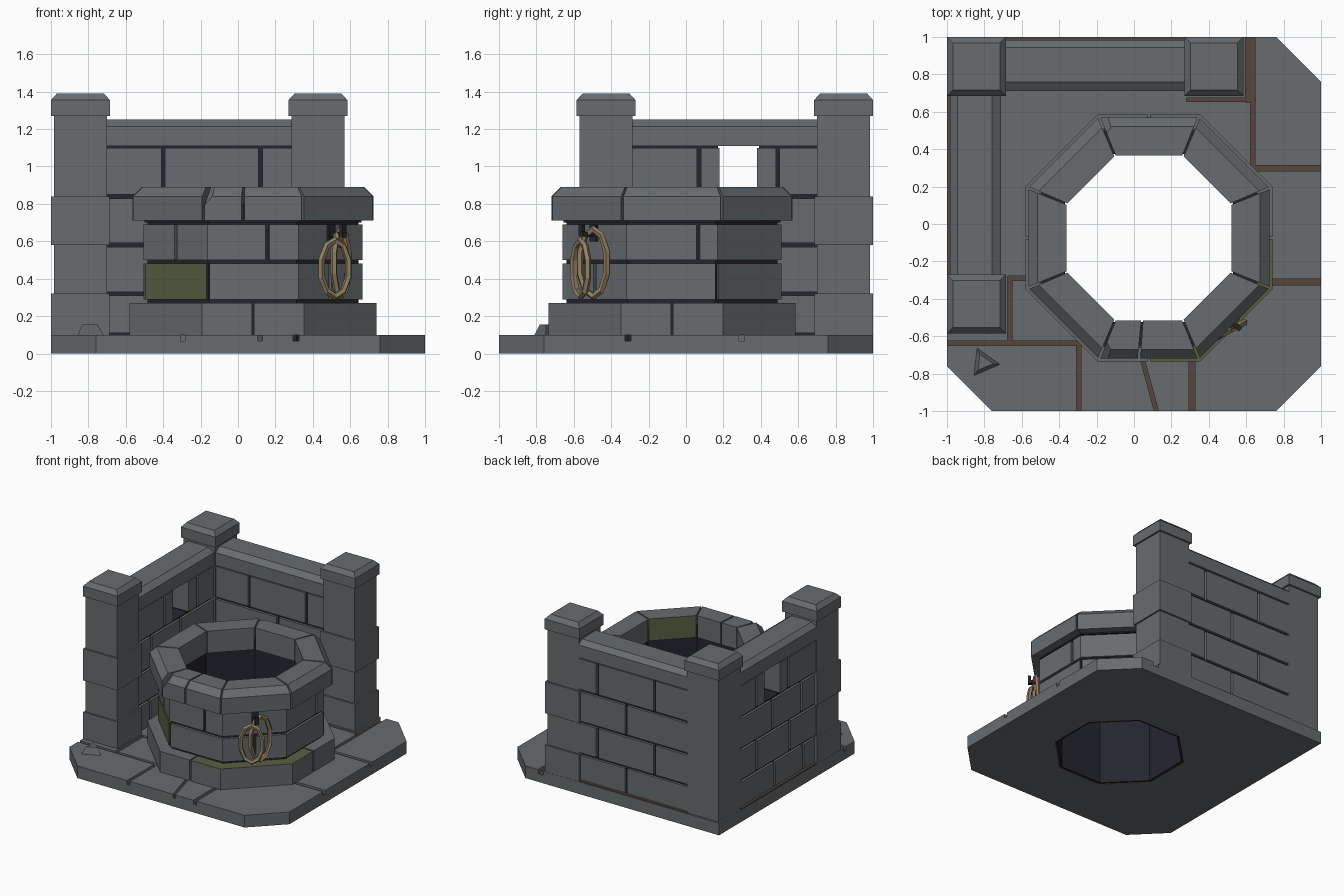
import bpy, bmesh, math
from mathutils import Vector

if "Cube" in bpy.data.objects:
    bpy.data.objects.remove(bpy.data.objects["Cube"])


def material(name, rgb):
    m = bpy.data.materials.new(name)
    m.diffuse_color = (*rgb, 1)
    m.use_nodes = True
    m.node_tree.nodes["Principled BSDF"].inputs["Base Color"].default_value = m.diffuse_color
    return m


STONE = material("grey stone", (0.135, 0.15, 0.158))
MORTAR = material("dark mortar", (0.018, 0.018, 0.028))
DIRT = material("brown dirt", (0.095, 0.06, 0.045))
MOSS = material("green moss", (0.10, 0.118, 0.055))
ROPE = material("tan rope", (0.29, 0.215, 0.125))
IRON = material("black iron", (0.02, 0.02, 0.024))


def loft(name, sections, mat, cyclic=False, cut=None, rule=None, mat2=None):
    """Skin closed sections; optional plane cut (point, normal) and face rule for mat2."""
    bm = bmesh.new()
    rings = [[bm.verts.new(p) for p in s] for s in sections]
    n = len(rings[0])
    pairs = list(zip(rings, rings[1:])) + ([(rings[-1], rings[0])] if cyclic else [])
    for a, b in pairs:
        for i in range(n):
            j = (i + 1) % n
            bm.faces.new((a[i], a[j], b[j], b[i]))
    if not cyclic:
        bm.faces.new(rings[0])
        bm.faces.new(rings[-1])
    if cut:
        r = bmesh.ops.bisect_plane(bm, geom=bm.verts[:] + bm.edges[:] + bm.faces[:],
                                   plane_co=cut[0], plane_no=cut[1], clear_outer=True)
        edges = [e for e in r["geom_cut"] if isinstance(e, bmesh.types.BMEdge)]
        bmesh.ops.edgeloop_fill(bm, edges=edges)
    bmesh.ops.recalc_face_normals(bm, faces=bm.faces)
    bm.normal_update()
    if rule:
        for f in bm.faces:
            f.material_index = int(rule(f))
    me = bpy.data.meshes.new(name)
    bm.to_mesh(me)
    bm.free()
    me.materials.append(mat)
    if mat2:
        me.materials.append(mat2)
    ob = bpy.data.objects.new(name, me)
    bpy.context.collection.objects.link(ob)
    return ob


def box(name, x0, x1, y0, y1, z0, z1, mat):
    return loft(name, [[(x0, y0, z), (x1, y0, z), (x1, y1, z), (x0, y1, z)] for z in (z0, z1)], mat)


# ---- octagon helpers: u runs round the well, whole numbers are the corners ----
CX, CY = 0.08, -0.075


def oct_point(u, apothem, z):
    k = math.floor(u)
    R = apothem / math.cos(math.pi / 8)
    a, b = [Vector((CX + R * math.cos(math.radians(-112.5 + 45 * c)),
                    CY + R * math.sin(math.radians(-112.5 + 45 * c)), z)) for c in (k, k + 1)]
    return a.lerp(b, u - k)


def oct_stone(name, u0, u1, profile, mat, gap=0.02, **kw):
    u0, u1 = u0 + gap, u1 - gap
    us = [u0] + [k for k in range(math.floor(u0) + 1, math.ceil(u1))] + [u1]
    return loft(name, [[oct_point(u, r, z) for r, z in profile] for u in us], mat, **kw)


def rect(r0, r1, z0, z1):
    return [(r0, z0), (r1, z0), (r1, z1), (r0, z1)]


# ---- ground slab with the well hole and dirt grooves cut in ----
outline = [(-1, 1), (-1, -.76), (-.76, -1), (.76, -1), (1, -.76), (1, .76), (.76, 1)]
slab = loft("ground_slab", [[(x, y, z) for x, y in outline] for z in (0, .1)], STONE, mat2=DIRT)
cutters = [loft("hole_cutter", [[oct_point(k, .47, z) for k in range(8)] for z in (-.1, .3)],
                STONE, mat2=DIRT)]
grooves = [(.622, .65, .622, 1.1, .05), (.28, .665, .65, .665, .02), (.635, .67, .635, .285, .025),
           (.63, .298, 1.1, .298, .027), (.6, -.31, 1.1, -.31, .03), (.31, -.6, .31, -1.1, .03),
           (.025, -.65, .125, -1.02, .022), (-.295, -1.1, -.295, -.625, .025),
           (-1.1, -.637, -.285, -.637, .025), (-.665, -.64, -.665, -.28, .025),
           (-.67, -.29, -.5, -.29, .025)]
for ax, ay, bx, by, w in grooves:
    a, b = Vector((ax, ay, 0)), Vector((bx, by, 0))
    s = (b - a).normalized().cross(Vector((0, 0, 1))) * w / 2
    cutters.append(loft("groove_cutter", [[p + Vector((0, 0, z)) for p in (a - s, a + s, b + s, b - s)]
                                          for z in (.068, .2)], STONE,
                        rule=lambda f: f.normal.z < -.5, mat2=DIRT))
for c in cutters:
    c.hide_render = True
    m = slab.modifiers.new("cut", "BOOLEAN")
    m.operation, m.solver, m.object = "DIFFERENCE", "EXACT", c
bpy.context.view_layer.update()
baked = bpy.data.meshes.new_from_object(slab.evaluated_get(bpy.context.evaluated_depsgraph_get()))
slab.modifiers.clear()
slab.data = baked
for c in cutters:
    bpy.data.objects.remove(c)

# ---- well: mortar tubes, stone courses, rim ----
for name, prof in (("well_mortar", rect(.45, .565, .002, .72)), ("rim_mortar", rect(.452, .58, .70, .80))):
    loft(name, [[oct_point(k, r, z) for r, z in prof] for k in range(8)], MORTAR, cyclic=True)

for i in range(4):
    mossy = i == 0
    oct_stone("well_base_stone", .5 + 2 * i, 2.5 + 2 * i, rect(.48, .66, .1, .27), STONE, gap=.01,
              rule=(lambda f: f.normal.z > .5) if mossy else None, mat2=MOSS if mossy else None)
for joints, z0 in (([0, 1.5, 3, 4.5, 6, 7, 8], .29), ([.66, 2.79, 4.2, 5.8, 7.5, 8.66], .50)):
    for a, b in zip(joints, joints[1:]):
        oct_stone("well_course_stone", a, b, rect(.48, .585, z0, z0 + .19),
                  MOSS if (a, b) == (7, 8) else STONE)

rim_profile = [(.44, .71), (.645, .71), (.645, .84), (.595, .89), (.44, .89)]
chips = {0: ((-.15, -.70, .84), (-.7, -.4, .6)), 4: ((-.15, .55, .84), (-.7, .4, .6))}
rim_joints = [0, .4, 1, 2, 3, 4, 5, 6, 7, 8]
for a, b in zip(rim_joints, rim_joints[1:]):
    mossy = a == 1
    oct_stone("well_rim_stone", a, b, rim_profile, STONE, gap=.013, cut=chips.get(a),
              rule=(lambda f: f.normal.x < -.6 and f.normal.y > .6 and
                    abs(f.normal.z) < .1) if mossy else None,
              mat2=MOSS if mossy else None)

# ---- iron hook and rope coils on the front right facet ----
T, N, C = Vector((.7071, .7071, 0)), Vector((.7071, -.7071, 0)), Vector((CX, CY, 0))


def facet_box(name, n0, n1, z0, z1, w, mat):
    loft(name, [[C + N * n + T * t + Vector((0, 0, z)) for n, t in
                 ((n0, -w), (n1, -w), (n1, w), (n0, w))] for z in (z0, z1)], mat)


facet_box("hook_plate", .58, .60, .60, .69, .025, IRON)
facet_box("hook_arm", .58, .69, .625, .65, .014, IRON)
facet_box("hook_tip", .67, .692, .625, .69, .014, IRON)

for off, zc, hz, yaw, nc in ((-.035, .455, .15, .3, .655), (.035, .485, .18, -.3, .63)):
    across = T * math.cos(yaw) + N * math.sin(yaw)
    side = across.cross(Vector((0, 0, 1)))
    centre = C + N * nc + T * off + Vector((0, 0, zc))
    rings = []
    for k in range(10):
        a = math.tau * k / 10 + math.pi / 2
        rad = across * math.cos(a) + Vector((0, 0, math.sin(a)))
        p = centre + across * (.085 * math.cos(a)) + Vector((0, 0, hz * math.sin(a)))
        rings.append([p + (rad * math.cos(q) + side * math.sin(q)) * .019
                      for q in (math.tau * j / 5 for j in range(5))])
    loft("rope_coil", rings, ROPE, cyclic=True)


# ---- walls: courses of stones over a mortar core, with a coping ----
def wall(name, flip, start, end, rows, hole=None):
    def place(s0, s1, t0, t1, z0, z1, part, mat):
        if flip:
            box(name + part, -t1, -t0, s0, s1, z0, z1, mat)
        else:
            box(name + part, s0, s1, t0, t1, z0, z1, mat)

    place(start, end, .735, .96, .1, .84, "_mortar", MORTAR)
    spans = [(start, hole[0] - .01), (hole[1] + .01, end)] if hole else [(start, end)]
    for s0, s1 in spans:
        place(s0, s1, .735, .96, .84, 1.12, "_mortar", MORTAR)
    place(start, end, .97, .997, .1, .107, "_dirt", DIRT)
    for z0, z1, joints in rows:
        js = [start] + joints + [end]
        for a, b in zip(js, js[1:]):
            if hole and (a, b) == hole:
                continue
            a2 = a if hole and a == hole[1] else a + .01
            b2 = b if hole and b == hole[0] else b - .01
            place(a2, b2, .715, .98, z0 + .01, z1 - .01, "_stone", STONE)
    prof = [(.71, 1.11), (.985, 1.11), (.985, 1.215), (.945, 1.25), (.76, 1.25), (.71, 1.215)]
    loft(name + "_coping", [[(-t, s, z) if flip else (s, t, z) for t, z in prof]
                            for s in (start, end)], STONE)


Z = [.1, .32, .58, .84, 1.11]
back = [[-.14], [-.4, .12], [-.14], [-.4, .12]]
left = [[-.12, .25], [.05, .48], [-.1, .28], [.07, .18, .38, .49]]
wall("back_wall", False, -.71, .30, list(zip(Z, Z[1:], back)))
wall("left_wall", True, -.30, .71, list(zip(Z, Z[1:], left)), hole=(.18, .38))


# ---- pillars with bevelled caps ----
def square(x, y, h, z):
    return [(x - h, y - h, z), (x + h, y - h, z), (x + h, y + h, z), (x - h, y + h, z)]


for x, y, wide in ((-.8425, .8425, .1425), (.4275, .8425, .156), (-.8425, -.4275, .156)):
    for z0, z1, h in ((.1, .32, wide), (.32, .58, .1425), (.58, .84, wide), (.84, 1.28, .1425)):
        loft("pillar_block", [square(x, y, h, z) for z in (z0, z1)], STONE)
    loft("pillar_cap", [square(x, y, h, z) for h, z in
                        ((.1575, 1.27), (.1575, 1.355), (.126, 1.39))], STONE)

# ---- loose rock on the slab ----
loft("loose_rock", [[(-.803 + r * math.cos(a), -.742 + r * math.sin(a), z)
                     for a in (-.1, 2.0, 4.05)] for r, z in ((.09, .095), (.05, .155))], STONE)
